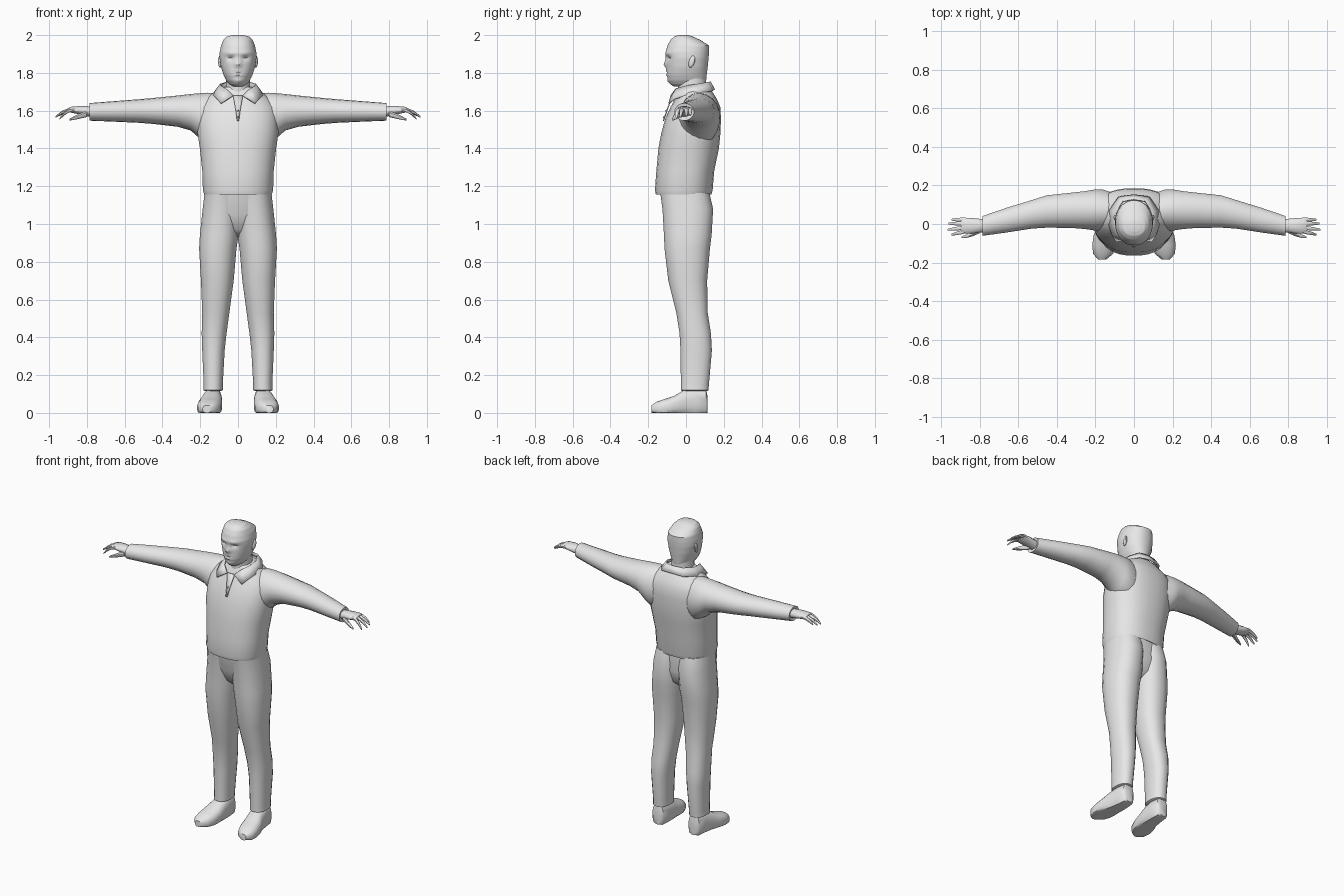
import bpy, bmesh, math

grey = bpy.data.materials.new("light grey")
grey.diffuse_color = (0.8, 0.8, 0.8, 1)


def finish(name, bm, mirror=False, thick=0, angle=45):
    bmesh.ops.recalc_face_normals(bm, faces=bm.faces)
    me = bpy.data.meshes.new(name)
    bm.to_mesh(me)
    bm.free()
    for p in me.polygons:
        p.use_smooth = True
    me.set_sharp_from_angle(angle=math.radians(angle))
    me.materials.append(grey)
    ob = bpy.data.objects.new(name, me)
    bpy.context.collection.objects.link(ob)
    if mirror:
        m = ob.modifiers.new("mirror", 'MIRROR')
        m.use_clip = True
    if thick:
        s = ob.modifiers.new("thickness", 'SOLIDIFY')
        s.thickness = thick
        s.offset = 0
    return ob


def loft(name, rows, axis='Z', n=20, power=1.0, mirror=False, sub=1, warp=None):
    """Rows are (position along axis, a min, a max, b min, b max)."""
    dense = []
    for r, q in zip(rows, rows[1:]):
        dense += [[u + (v - u) * k / sub for u, v in zip(r, q)] for k in range(sub)]
    dense.append(rows[-1])
    bm = bmesh.new()
    rings = []
    for t, a0, a1, b0, b1 in dense:
        ring = []
        for i in range(n):
            ang = 2 * math.pi * (i + 0.5) / n
            c, s = math.cos(ang), math.sin(ang)
            a = (a0 + a1) / 2 + (a1 - a0) / 2 * math.copysign(abs(c) ** power, c)
            b = (b0 + b1) / 2 + (b1 - b0) / 2 * math.copysign(abs(s) ** power, s)
            co = {'Z': (a, b, t), 'X': (t, a, b), 'Y': (a, t, b)}[axis]
            ring.append(bm.verts.new(warp(*co) if warp else co))
        rings.append(ring)
    for r, q in zip(rings, rings[1:]):
        for i in range(n):
            j = (i + 1) % n
            bm.faces.new((r[i], r[j], q[j], q[i]))
    bm.faces.new(rings[0])
    bm.faces.new(rings[-1])
    return finish(name, bm, mirror)


def sym(rows):
    return [(z, -w, w, f, b) for z, w, f, b in rows]


# Shirt body with tucked hem
loft("shirt_body", sym([
    (1.165, .165, -.14, .12), (1.155, .18, -.16, .135), (1.18, .187, -.165, .142),
    (1.28, .19, -.158, .15), (1.4, .203, -.147, .175), (1.48, .215, -.132, .183),
    (1.56, .215, -.11, .186), (1.62, .205, -.082, .182), (1.66, .175, -.06, .165),
    (1.70, .125, -.045, .14), (1.725, .085, -.03, .12)]), n=28, power=.85)

# Sleeves
loft("sleeve", [
    (.10, -.02, .16, 1.42, 1.69), (.16, -.04, .18, 1.42, 1.695), (.205, -.035, .18, 1.455, 1.692),
    (.25, -.028, .172, 1.495, 1.688), (.32, -.022, .164, 1.515, 1.68), (.45, -.02, .15, 1.53, 1.667),
    (.53, -.025, .125, 1.536, 1.66), (.66, -.045, .085, 1.542, 1.65), (.785, -.062, .042, 1.547, 1.64),
    (.78, -.045, .025, 1.56, 1.625)], axis='X', n=18, mirror=True)

# Hands: palm, four fingers and thumb
loft("palm", [
    (.76, -.045, .025, 1.565, 1.62), (.80, -.045, .028, 1.57, 1.625), (.84, -.052, .033, 1.58, 1.625),
    (.88, -.05, .034, 1.588, 1.622), (.895, -.044, .03, 1.595, 1.616)], axis='X', n=12, mirror=True)
for i, (y0, y1, tip, drop) in enumerate([(.023, .022, .945, .03), (.003, .002, .962, .035),
                                         (-.018, -.03, .967, .04), (-.037, -.055, .945, .05)]):
    rows = []
    for k, r in enumerate((.011, .011, .0095, .005)):
        f = k / 3
        x, y, z = .87 + (tip - .87) * f, y0 + (y1 - y0) * f, 1.606 - drop * f * f
        rows.append((x, y - r, y + r, z - r, z + r))
    loft("finger_%d" % (i + 1), rows, axis='X', n=8, mirror=True)
loft("thumb", [(.80, -.05, -.015, 1.565, 1.60), (.84, -.066, -.038, 1.556, 1.585),
               (.87, -.073, -.053, 1.55, 1.57), (.893, -.074, -.064, 1.547, 1.557)],
     axis='X', n=8, mirror=True)

# Trousers
loft("trouser_seat", sym([
    (.93, .07, -.04, .06), (.97, .14, -.085, .105), (1.05, .175, -.118, .125),
    (1.17, .172, -.138, .12)]), n=24, power=.85)
loft("trouser_leg", [
    (.115, .09, .172, -.015, .108), (.12, .08, .184, -.028, .12), (.15, .08, .182, -.028, .122),
    (.33, .07, .19, -.03, .138), (.42, .06, .193, -.035, .133), (.53, .045, .19, -.052, .116),
    (.70, .022, .197, -.095, .113), (.87, .007, .207, -.115, .128), (.94, -.004, .203, -.118, .137),
    (1.08, -.01, .188, -.126, .145), (1.165, -.01, .178, -.138, .125)], n=20, power=.88, mirror=True)

# Shoes with flat soles
loft("shoe", [
    (.115, .105, .16, .0, .085), (.105, .092, .172, -.02, .13), (.05, .085, .18, -.02, .135),
    (-.01, .083, .192, -.02, .122), (-.06, .083, .21, -.02, .092), (-.11, .09, .217, -.02, .075),
    (-.155, .108, .212, -.015, .06), (-.183, .142, .187, .0, .04)], axis='Y', n=20, power=.8,
    mirror=True, warp=lambda x, y, z: (x, y, max(z, 0)))

# Neck
loft("neck", sym([(1.62, .075, -.04, .115), (1.70, .066, -.045, .108), (1.80, .064, -.04, .105)]), n=20)

# Head with facial relief: (x, z, x spread, z spread, y shift)
relief = [(0, 1.843, .013, .016, -.021), (0, 1.872, .01, .02, -.01),
          (.04, 1.878, .018, .01, .014), (-.04, 1.878, .018, .01, .014),
          (.035, 1.903, .028, .008, -.005), (-.035, 1.903, .028, .008, -.005),
          (0, 1.803, .025, .005, .006), (0, 1.792, .022, .006, -.006), (0, 1.812, .025, .005, -.006),
          (0, 1.755, .02, .012, -.005)]


def face(x, y, z):
    if y < 0:
        y += sum(d * math.exp(-((x - u) / su) ** 2 - ((z - w) / sw) ** 2)
                 for u, w, su, sw, d in relief)
    return x, y, z


loft("head", sym([
    (1.728, .03, -.065, .09), (1.74, .048, -.082, .102), (1.76, .063, -.095, .107),
    (1.79, .077, -.102, .11), (1.83, .09, -.102, .115), (1.88, .098, -.104, .12),
    (1.91, .097, -.108, .122), (1.945, .09, -.098, .122), (1.975, .077, -.082, .075),
    (1.993, .058, -.062, .035), (2.0, .03, -.04, .015)]), n=48, power=.92, sub=4, warp=face)

# Ears
bm = bmesh.new()
bmesh.ops.create_uvsphere(bm, u_segments=10, v_segments=8, radius=1)
for v in bm.verts:
    x, y, z = v.co
    v.co = (.094 + .011 * x + .004 * y, .03 + .017 * y + .006 * z, 1.86 + .032 * z)
finish("ear", bm, mirror=True)

# Folded collar, from the back centre round to the front point
upper = [(0, .128, 1.752), (.06, .117, 1.75), (.092, .06, 1.74), (.088, 0, 1.73),
         (.062, -.052, 1.715), (.025, -.078, 1.68)]
lower = [(0, .15, 1.71), (.078, .14, 1.705), (.128, .07, 1.692), (.13, 0, 1.68),
         (.112, -.06, 1.663), (.09, -.09, 1.638)]
bm = bmesh.new()
rows = [[bm.verts.new(p) for p in row] for row in (upper, lower)]
for i in range(5):
    bm.faces.new((rows[0][i], rows[0][i + 1], rows[1][i + 1], rows[1][i]))
finish("collar", bm, mirror=True, thick=.008)

# Front placket below the collar
bm = bmesh.new()
bm.faces.new([bm.verts.new(p) for p in
              [(-.026, -.072, 1.68), (.026, -.072, 1.68), (.012, -.101, 1.60),
               (.005, -.12, 1.545), (-.005, -.12, 1.545), (-.012, -.101, 1.60)]])
finish("placket", bm, thick=.006)

# Shirt buttons
for k in range(2):
    bm = bmesh.new()
    bmesh.ops.create_uvsphere(bm, u_segments=8, v_segments=6, radius=.005)
    for v in bm.verts:
        v.co.y -= .105 + .012 * k
        v.co.z += 1.60 - .035 * k
    finish("button_%d" % (k + 1), bm)
